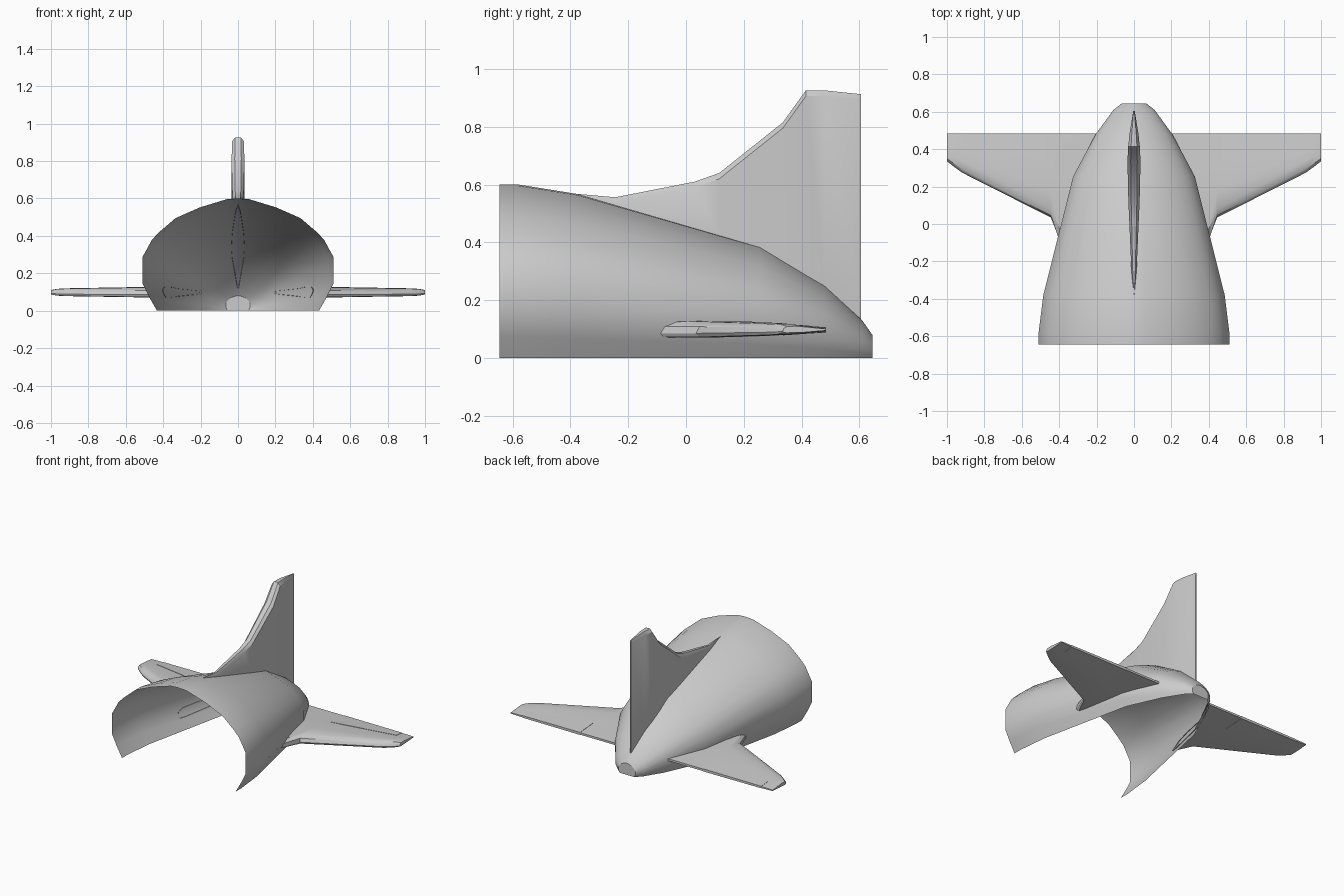
import bpy, bmesh, math

if "Cube" in bpy.data.objects:
    bpy.data.objects.remove(bpy.data.objects["Cube"])

# Fuselage stations: y, half width, height
STATIONS = [(-.645, .51, .6), (-.58, .51, .6), (-.38, .485, .568), (.255, .325, .385),
            (.48, .205, .25), (.61, .11, .13), (.645, .065, .08)]
# Half cross-section as fractions of half width and height
SECTION = [(.85, 0), (.93, .12), (1, .24), (1, .48), (.9, .635), (.82, .705),
           (.655, .825), (.4, .92), (.12, .993), (0, 1)]


def lerp_table(table, v, col=1):
    for a, b in zip(table, table[1:]):
        if v <= b[0]:
            t = max(0, (v - a[0]) / (b[0] - a[0]))
            return a[col] + t * (b[col] - a[col])
    return table[-1][col]


def hull_x(y, z):
    h = lerp_table(STATIONS, y, 2)
    prof = [(p[1], p[0]) for p in SECTION]
    return lerp_table(STATIONS, y, 1) * lerp_table(prof, z / h)


def loft(name, rings, closed=True, cap_start=False, cap_end=False, mirror=False):
    bm = bmesh.new()
    vs = [[bm.verts.new(p) for p in r] for r in rings]
    n = len(rings[0])
    for a, b in zip(vs, vs[1:]):
        for i in range(n if closed else n - 1):
            j = (i + 1) % n
            bm.faces.new((a[i], a[j], b[j], b[i]))
    if cap_start:
        bm.faces.new(vs[0])
    if cap_end:
        bm.faces.new(vs[-1])
    bmesh.ops.recalc_face_normals(bm, faces=bm.faces)
    me = bpy.data.meshes.new(name)
    bm.to_mesh(me)
    bm.free()
    ob = bpy.data.objects.new(name, me)
    bpy.context.collection.objects.link(ob)
    bpy.ops.object.select_all(action='DESELECT')
    ob.select_set(True)
    bpy.context.view_layer.objects.active = ob
    bpy.ops.object.shade_smooth_by_angle(angle=math.radians(32))
    if mirror:
        ob.modifiers.new("mirror", 'MIRROR')
    return ob


# Tail fuselage: open at the front and underneath, capped at the tail end
outline = SECTION + [(-x, z) for x, z in reversed(SECTION[:-1])]
loft("tail_fuselage", [[(x * w, y, z * h) for x, z in outline] for y, w, h in STATIONS],
     closed=False, cap_end=True)

# Vertical fin: y, top z, half thickness
FIN = [(-.38, .568, .002), (-.245, .556, .014), (.03, .61, .026), (.115, .64, .03),
       (.335, .815, .035), (.415, .926, .031), (.48, .926, .024), (.605, .913, .004)]
rings = []
for y, top, w in FIN:
    bot = lerp_table(STATIONS, y, 2) - .012
    sh = max(bot + .002, top - .02)
    rings.append([(-w, y, bot), (-w, y, sh), (-.5 * w, y, top),
                  (.5 * w, y, top), (w, y, sh), (w, y, bot)])
loft("vertical_fin", rings, closed=False, cap_start=True, cap_end=True)

# Tailplanes: chord fraction and height, then span x, leading edge y, thickness factor
FOIL = [(0, .085), (.025, .108), (.1, .125), (.3, .128), (.6, .118), (1, .104),
        (1, .09), (.5, .075), (.1, .07), (.02, .072)]
SPAN = [(.445, .035, 1), (.92, .275, .72), (.97, .312, .62), (1, .335, .4)]
TE, MID = .484, .098


def foil_ring(le, k, x=None):
    pts = []
    for c, z in FOIL:
        y, z = le + c * (TE - le), MID + (z - MID) * k
        pts.append((hull_x(y, z) - .004 if x is None else x, y, z))
    return pts


loft("tailplane", [foil_ring(-.095, 1)] + [foil_ring(le, k, x) for x, le, k in SPAN],
     cap_end=True, mirror=True)


# Elevator panels, standing slightly proud of the tailplane skin
def panel_ring(x, hinge):
    le, k = lerp_table(SPAN, x, 1), lerp_table(SPAN, x, 2)
    c = (hinge - le) / (TE - le)
    up = .118 + (c - .6) / .4 * -.014
    lo = .075 + (c - .5) / .5 * .015
    e = .002
    zz = lambda z: MID + (z - MID) * k
    return [(x, hinge, zz(up) + e), (x, TE, zz(.104) + e),
            (x, TE, zz(.09) - e), (x, hinge, zz(lo) - e)]


loft("elevator", [panel_ring(.47, .335), panel_ring(.915, .42)],
     cap_start=True, cap_end=True, mirror=True)
